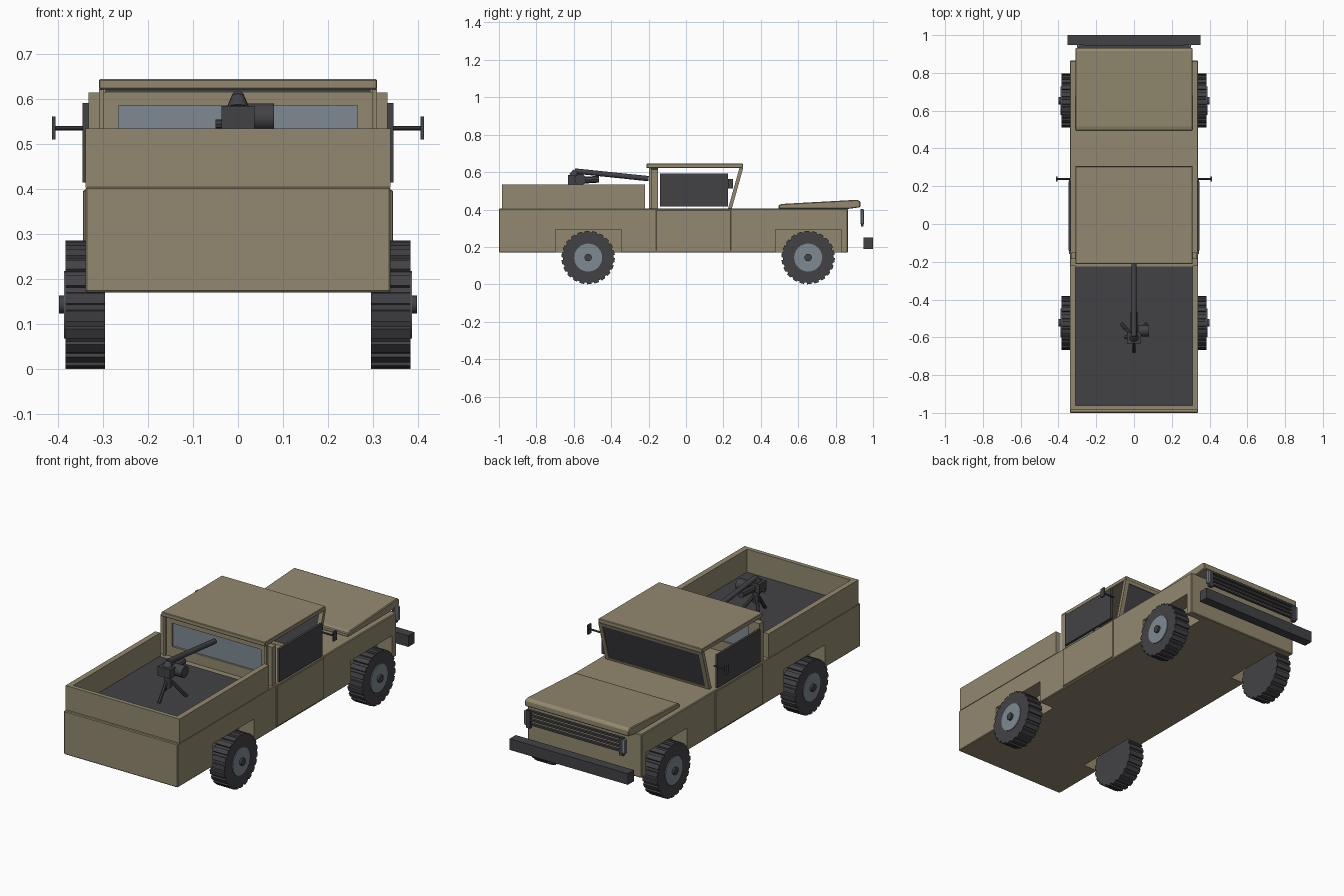
import bpy, bmesh, math
from mathutils import Vector

if "Cube" in bpy.data.objects:
    bpy.data.objects.remove(bpy.data.objects["Cube"])


def material(name, rgb):
    m = bpy.data.materials.new(name)
    m.diffuse_color = (*rgb, 1)
    m.use_nodes = True
    m.node_tree.nodes["Principled BSDF"].inputs["Base Color"].default_value = m.diffuse_color
    return m


SAND = material("sand_paint", (0.29, 0.25, 0.16))
DARK = material("dark_rubber", (0.055, 0.053, 0.06))
GREY = material("blue_grey", (0.21, 0.25, 0.29))


def finish(name, bm, mat, bevel=0):
    bmesh.ops.recalc_face_normals(bm, faces=bm.faces)
    me = bpy.data.meshes.new(name)
    bm.to_mesh(me)
    bm.free()
    ob = bpy.data.objects.new(name, me)
    bpy.context.collection.objects.link(ob)
    me.materials.append(mat)
    if bevel:
        b = ob.modifiers.new("bevel", 'BEVEL')
        b.width, b.segments = bevel, 1
    return ob


def prism(name, pts, x0, x1, mat, bevel=0):
    """Extrude a (y, z) outline from x0 to x1."""
    bm = bmesh.new()
    a = [bm.verts.new((x0, y, z)) for y, z in pts]
    b = [bm.verts.new((x1, y, z)) for y, z in pts]
    bm.faces.new(a)
    bm.faces.new(b[::-1])
    n = len(pts)
    for i in range(n):
        bm.faces.new((a[i], b[i], b[(i + 1) % n], a[(i + 1) % n]))
    return finish(name, bm, mat, bevel)


def box(name, x, y, z, mat, bevel=0):
    return prism(name, [(y[0], z[0]), (y[1], z[0]), (y[1], z[1]), (y[0], z[1])],
                 x[0], x[1], mat, bevel)


def rod(name, p, q, r, mat, n=12, r2=None):
    p, q = Vector(p), Vector(q)
    bm = bmesh.new()
    bmesh.ops.create_cone(bm, cap_ends=True, segments=n, radius1=r,
                          radius2=r if r2 is None else r2, depth=(q - p).length)
    rot = (q - p).to_track_quat('Z', 'Y')
    for v in bm.verts:
        v.co = rot @ v.co + (p + q) / 2
    ob = finish(name, bm, mat)
    for f in ob.data.polygons:
        f.use_smooth = n > 8 and len(f.vertices) == 4
    return ob


def mx(s, a, b):
    """Mirror an x range to side s."""
    return tuple(sorted((s * a, s * b)))


AXLES = {"rear": -0.523, "front": 0.653}

# Lower body with wheel arches cut out
body = box("lower_body", (-0.34, 0.34), (-1.0, 0.865), (0.17, 0.405), SAND, 0.004)
for end, yc in AXLES.items():
    for s, side in ((-1, "left"), (1, "right")):
        cut = box(f"{end}_{side}_arch_cutter", mx(s, 0.25, 0.42),
                  (yc - 0.175, yc + 0.175), (0.1, 0.293), SAND)
        cut.hide_render = True
        cut.hide_viewport = True
        mod = body.modifiers.new("arch", 'BOOLEAN')
        mod.operation, mod.solver, mod.object = 'DIFFERENCE', 'EXACT', cut

# Cargo bed
for s, side in ((-1, "left"), (1, "right")):
    box(f"{side}_bed_wall", mx(s, 0.31, 0.34), (-0.985, -0.22), (0.404, 0.535), SAND)
box("bed_tailgate", (-0.31, 0.31), (-0.985, -0.962), (0.404, 0.535), SAND)
box("bed_floor", (-0.31, 0.31), (-0.962, -0.225), (0.404, 0.411), DARK)

# Hood with a slightly raised nose
prism("hood", [(0.495, 0.403), (0.495, 0.424), (0.515, 0.43), (0.915, 0.452),
               (0.932, 0.444), (0.932, 0.412), (0.865, 0.403)], -0.31, 0.31, SAND, 0.004)

# Grille slats, lamps and front bumper
for i in range(4):
    z = 0.325 + i * 0.023
    box(f"grille_slat_{i}", (-0.29, 0.29), (0.933, 0.947), (z, z + 0.01), DARK)
for s, side in ((-1, "left"), (1, "right")):
    box(f"{side}_lamp", mx(s, 0.283, 0.303), (0.932, 0.952), (0.32, 0.40), GREY, 0.005)
    box(f"{side}_grille_end", mx(s, 0.265, 0.29), (0.935, 0.95), (0.308, 0.402), DARK)
box("front_bumper", (-0.353, 0.353), (0.948, 1.0), (0.19, 0.25), DARK)

# Cab back wall framed around the rear glass
BY = (-0.185, -0.15)
box("cab_back_sill", (-0.333, 0.333), BY, (0.404, 0.46), SAND)
box("cab_back_header", (-0.333, 0.333), BY, (0.586, 0.615), SAND)
for s, side in ((-1, "left"), (1, "right")):
    box(f"{side}_back_post", mx(s, 0.266, 0.333), BY, (0.46, 0.586), SAND)
    box(f"{side}_roof_strut", mx(s, 0.298, 0.31), (-0.198, -0.185), (0.404, 0.622), SAND)
box("rear_glass", (-0.266, 0.266), (-0.175, -0.16), (0.46, 0.586), GREY)

# Roof and its dark seal
box("roof", (-0.31, 0.31), (-0.212, 0.305), (0.622, 0.645), SAND, 0.003)
box("roof_seal", (-0.295, 0.295), (-0.185, -0.15), (0.615, 0.622), DARK)

# Slanted windshield: posts, rails and dark pane


def slant(z, offset):
    return 0.235 + (z - 0.405) * 0.28 + offset


def screen(name, z0, z1, x0, x1, half, mat):
    prism(name, [(slant(z0, -half), z0), (slant(z0, half), z0),
                 (slant(z1, half), z1), (slant(z1, -half), z1)], x0, x1, mat)


screen("windshield_pane", 0.415, 0.61, -0.288, 0.288, 0.006, DARK)
screen("windshield_bottom_rail", 0.403, 0.417, -0.288, 0.288, 0.01, SAND)
screen("windshield_top_rail", 0.608, 0.623, -0.288, 0.288, 0.01, SAND)
for s, side in ((-1, "left"), (1, "right")):
    x0, x1 = mx(s, 0.288, 0.31)
    screen(f"{side}_windshield_post", 0.403, 0.623, x0, x1, 0.01, SAND)

# Doors, side windows and mirrors
for s, side in ((-1, "left"), (1, "right")):
    box(f"{side}_door", mx(s, 0.335, 0.345), (-0.16, 0.24), (0.18, 0.398), SAND, 0.002)
    box(f"{side}_side_window", mx(s, 0.333, 0.346), (-0.14, 0.225), (0.415, 0.592), DARK)
    rod(f"{side}_mirror_arm", (s * 0.335, 0.238, 0.536), (s * 0.408, 0.238, 0.536),
        0.005, DARK, 8)
    box(f"{side}_mirror", mx(s, 0.406, 0.414), (0.225, 0.252), (0.511, 0.562), DARK)

# Wheels: lugged tyre, rim disc and hub cap


def tyre(name, x0, x1, yc, zc):
    pts = []
    lugs = 22
    for i in range(lugs):
        for f, r in ((0.0, 0.135), (0.3, 0.135), (0.36, 0.143), (0.94, 0.143)):
            a = math.tau * (i + f) / lugs
            pts.append((yc + r * math.cos(a), zc + r * math.sin(a)))
    prism(name, pts, x0, x1, DARK)


for end, yc in AXLES.items():
    for s, side in ((-1, "left"), (1, "right")):
        zc = 0.143
        tyre(f"{end}_{side}_tyre", *mx(s, 0.296, 0.384), yc, zc)
        rod(f"{end}_{side}_rim", (s * 0.37, yc, zc), (s * 0.388, yc, zc), 0.075, GREY, 24)
        rod(f"{end}_{side}_hub", (s * 0.37, yc, zc), (s * 0.399, yc, zc), 0.02, DARK)

# Mounted gun on a tripod
box("gun_receiver", (-0.037, 0.037), (-0.632, -0.575), (0.535, 0.585), DARK)
rod("gun_saddle", (0, -0.6, 0.58), (0, -0.59, 0.608), 0.026, DARK, 12, 0.014)
rod("gun_barrel", (0, -0.595, 0.606), (0, -0.2, 0.565), 0.014, DARK)
rod("gun_drum", (0.02, -0.565, 0.56), (0.08, -0.565, 0.56), 0.031, DARK, 16)
rod("gun_sight", (0.0, -0.57, 0.555), (0, -0.465, 0.562), 0.018, DARK, 8)
rod("gun_grip", (-0.05, -0.6, 0.545), (0.03, -0.6, 0.545), 0.01, DARK, 8)
rod("tripod_post", (0, -0.6, 0.47), (0, -0.6, 0.54), 0.018, DARK)
for i, (x, y) in enumerate(((-0.065, -0.53), (0.065, -0.53), (0, -0.675))):
    rod(f"tripod_leg_{i}", (0, -0.6, 0.52), (x, y, 0.412), 0.009, DARK, 8)
